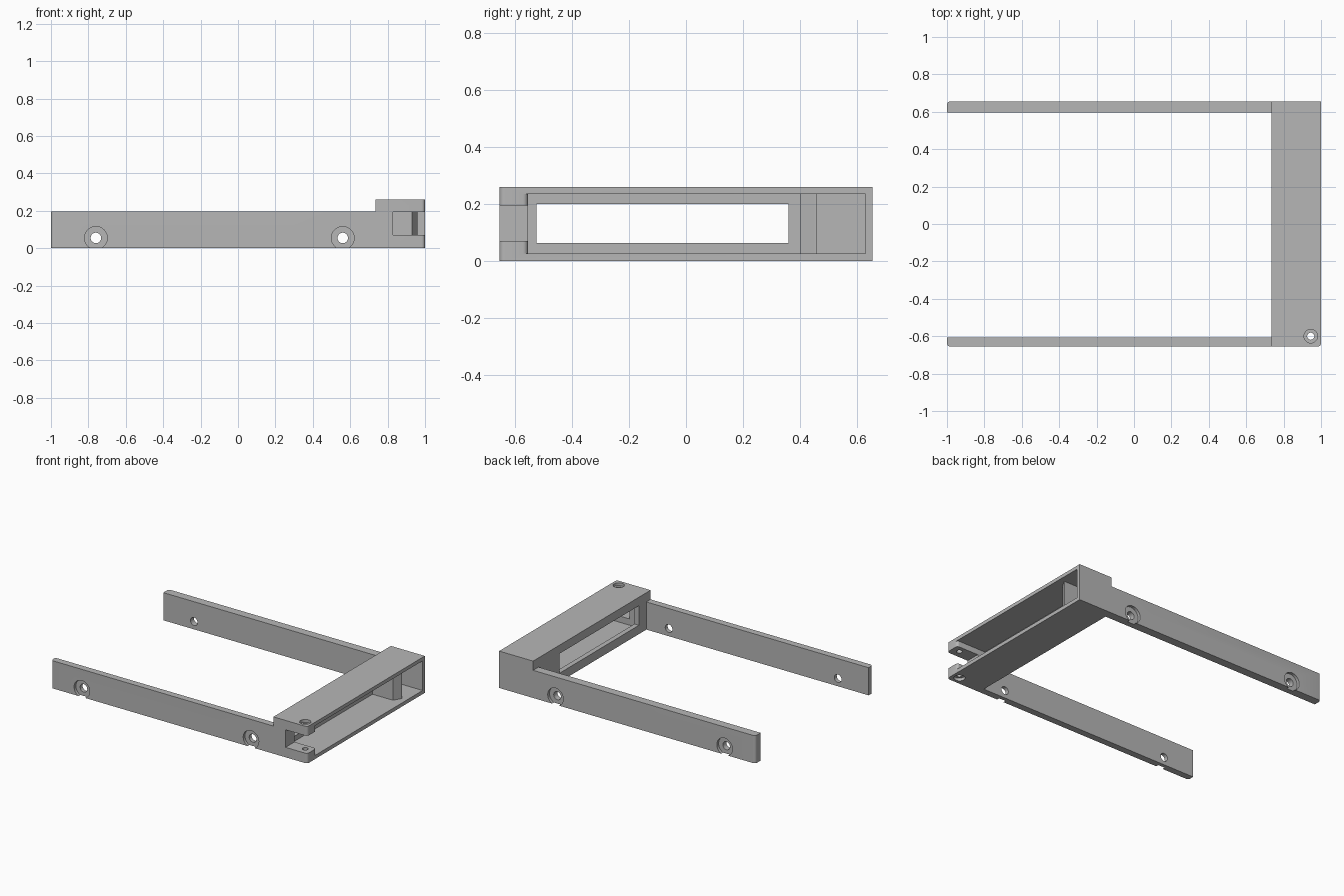
import bpy, bmesh, math
from mathutils import Matrix, Vector

if "Cube" in bpy.data.objects:
    bpy.data.objects.remove(bpy.data.objects["Cube"], do_unlink=True)

GREY = (0.47, 0.47, 0.47, 1)
mat = bpy.data.materials.new("plain_grey")
mat.use_nodes = True
mat.diffuse_color = GREY
mat.node_tree.nodes["Principled BSDF"].inputs["Base Color"].default_value = GREY


def finish(name, bm):
    bmesh.ops.recalc_face_normals(bm, faces=bm.faces)
    mesh = bpy.data.meshes.new(name)
    bm.to_mesh(mesh)
    bm.free()
    mesh.materials.append(mat)
    obj = bpy.data.objects.new(name, mesh)
    bpy.context.collection.objects.link(obj)
    return obj


def prism(name, outline, z0, z1):
    """Extrude an xy outline between two heights."""
    bm = bmesh.new()
    face = bm.faces.new([bm.verts.new((x, y, z0)) for x, y in outline])
    ext = bmesh.ops.extrude_face_region(bm, geom=[face])
    verts = [v for v in ext["geom"] if isinstance(v, bmesh.types.BMVert)]
    bmesh.ops.translate(bm, verts=verts, vec=(0, 0, z1 - z0))
    return finish(name, bm)


def block(name, x0, x1, y0, y1, z0, z1):
    return prism(name, [(x0, y0), (x1, y0), (x1, y1), (x0, y1)], z0, z1)


def cylinder(name, centre, radius, length, axis):
    bm = bmesh.new()
    turn = Vector((0, 0, 1)).rotation_difference(Vector(axis)).to_matrix().to_4x4()
    bmesh.ops.create_cone(bm, cap_ends=True, segments=40, radius1=radius, radius2=radius,
                          depth=length, matrix=Matrix.Translation(centre) @ turn)
    return finish(name, bm)


def arc(cx, cy, r, start, end, steps=6):
    angles = [math.radians(start + (end - start) * i / steps) for i in range(steps + 1)]
    return [(cx + r * math.cos(a), cy + r * math.sin(a)) for a in angles]


def cut(obj, cutters):
    bpy.context.view_layer.objects.active = obj
    for c in cutters:
        c.hide_render = True
        mod = obj.modifiers.new("cut", 'BOOLEAN')
        mod.operation, mod.solver, mod.object = 'DIFFERENCE', 'EXACT', c
        bpy.ops.object.modifier_apply(modifier=mod.name)
        bpy.data.objects.remove(c, do_unlink=True)


def smooth(obj):
    bpy.ops.object.select_all(action='DESELECT')
    obj.select_set(True)
    bpy.context.view_layer.objects.active = obj
    bpy.ops.object.shade_smooth_by_angle(angle=math.radians(30))


W = 0.655      # half width
BACK = 0.735   # inner face of the end housing
R = 0.018      # small corner radius

# End housing with one rounded corner at the hinge
housing = prism("end_housing",
                [(BACK, W), (BACK, -W)] + arc(1 - R, -W + R, R, -90, 0) + [(1, W)], 0, 0.26)

# Hollow open towards +x, leaving a rounded hinge lug at the front end
hollow = prism("hollow_cutter",
               [(0.77, 0.63), (0.77, -0.555)] + arc(1 - R, -0.555 - R, R, 90, 0)
               + [(1.1, -0.555 - R), (1.1, 0.63)], 0.026, 0.235)
window = block("window_cutter", 0.6, 0.9, -0.525, 0.36, 0.062, 0.2)
notch = block("hinge_notch_cutter", 0.83, 1.1, -0.8, -0.5, 0.07, 0.194)

# Hinge pin hole, recessed at top and bottom
PIN = (0.945, -0.6)
pin = cylinder("pin_cutter", (*PIN, 0.13), 0.019, 0.5, (0, 0, 1))
recesses = [cylinder("pin_recess_cutter", (*PIN, z), 0.036, 0.04, (0, 0, 1)) for z in (0, 0.26)]
cut(housing, [hollow, window, notch, pin] + recesses)
smooth(housing)

# Slanted rib standing inside the housing
prism("inner_rib", [(0.765, 0.4), (0.93, 0.4), (0.96, 0.452), (0.96, 0.458), (0.765, 0.458)],
      0.02, 0.24)

# Side arms with counterbored screw holes
for name, side, inner in (("front_arm", -1, 0.608), ("back_arm", 1, 0.595)):
    corner = arc(-1 + R, W - R, R, 180, 90)
    outline = [(BACK, inner), (-1, inner)] + corner + [(BACK, W)]
    arm = prism(name, [(x, y * side) for x, y in outline], 0, 0.195)
    cutters = []
    for x in (-0.76, 0.56):
        cutters.append(cylinder("screw_cutter", (x, side * 0.63, 0.055), 0.028, 0.3, (0, 1, 0)))
        cutters.append(cylinder("counterbore_cutter", (x, side * W, 0.055), 0.061, 0.04, (0, 1, 0)))
    cut(arm, cutters)
    smooth(arm)
